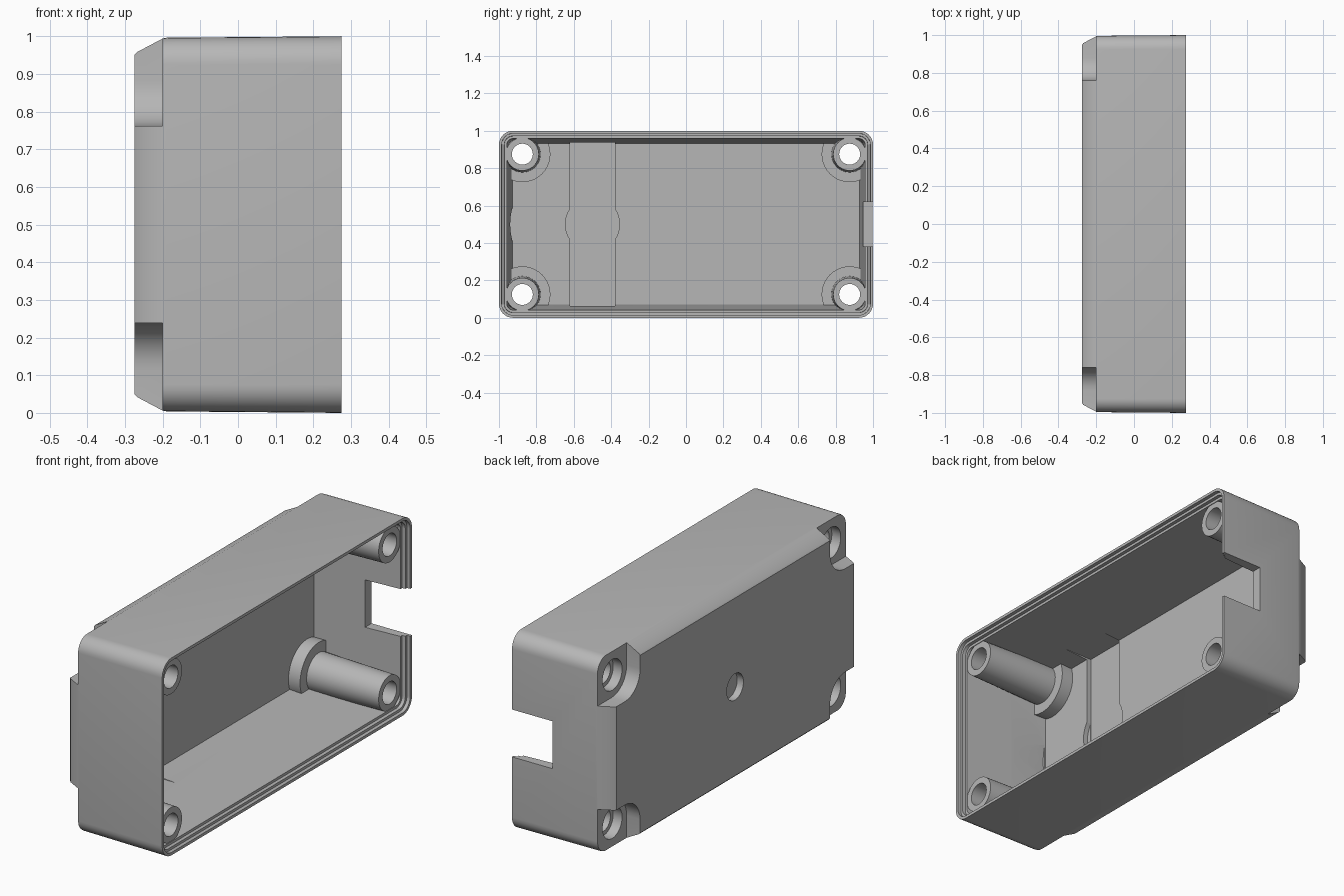
import bpy, bmesh, math
from mathutils import Matrix, Vector

cube = bpy.data.objects.get("Cube")
if cube:
    bpy.data.objects.remove(cube, do_unlink=True)

grey = bpy.data.materials.new("grey_plastic")
grey.use_nodes = True
grey.diffuse_color = (0.47, 0.47, 0.47, 1)
grey.node_tree.nodes["Principled BSDF"].inputs["Base Color"].default_value = (0.47, 0.47, 0.47, 1)


def make_object(name, bm):
    bmesh.ops.recalc_face_normals(bm, faces=bm.faces)
    mesh = bpy.data.meshes.new(name)
    bm.to_mesh(mesh)
    bm.free()
    mesh.materials.append(grey)
    obj = bpy.data.objects.new(name, mesh)
    bpy.context.collection.objects.link(obj)
    return obj


def rounded_rect(y0, y1, z0, z1, r, steps=8):
    """Outline in the y-z plane with rounded corners."""
    corners = [(y1 - r, z1 - r), (y0 + r, z1 - r), (y0 + r, z0 + r), (y1 - r, z0 + r)]
    points = []
    for quarter, (cy, cz) in enumerate(corners):
        for s in range(steps + 1):
            a = (quarter + s / steps) * math.pi / 2
            points.append((cy + r * math.cos(a), cz + r * math.sin(a)))
    return points


def loft(name, sections):
    """Solid through (x, outline) sections."""
    bm = bmesh.new()
    rings = [[bm.verts.new((x, y, z)) for y, z in outline] for x, outline in sections]
    for a, b in zip(rings, rings[1:]):
        for i in range(len(a)):
            j = (i + 1) % len(a)
            bm.faces.new((a[i], a[j], b[j], b[i]))
    bm.faces.new(rings[0])
    bm.faces.new(rings[-1])
    return make_object(name, bm)


def shell(name, profile):
    """Solid through (x, inset from the full outline) pairs."""
    return loft(name, [(x, rounded_rect(i - 1, 1 - i, i, 1 - i, max(0.03, 0.075 - i)))
                       for x, i in profile])


def cylinder(name, x0, x1, y, z, r0, r1=None, sides=40):
    bm = bmesh.new()
    place = Matrix.Translation(Vector(((x0 + x1) / 2, y, z))) @ Matrix.Rotation(math.pi / 2, 4, "Y")
    bmesh.ops.create_cone(bm, cap_ends=True, segments=sides, radius1=r0,
                          radius2=r0 if r1 is None else r1, depth=x1 - x0, matrix=place)
    return make_object(name, bm)


def box(name, x0, x1, y0, y1, z0, z1):
    outline = [(y0, z0), (y1, z0), (y1, z1), (y0, z1)]
    return loft(name, [(x0, outline), (x1, outline)])


def combine(target, tool, operation):
    mod = target.modifiers.new(operation.lower(), "BOOLEAN")
    mod.operation = operation
    mod.solver = "EXACT"
    mod.object = tool
    bpy.context.view_layer.objects.active = target
    bpy.ops.object.modifier_apply(modifier=mod.name)
    bpy.data.objects.remove(tool, do_unlink=True)


corners = [(y, z) for y in (-1, 1) for z in (-1, 1)]

# Outer block with draft and a chamfered raised back panel
housing = shell("enclosure_housing", [(-0.275, 0.05), (-0.268, 0.042), (-0.2, 0.006),
                                      (-0.19, 0.004), (0.275, 0)])

# Hollow interior with a stepped sealing rim
cavity = shell("cavity", [(-0.225, 0.072), (0.24, 0.042), (0.24, 0.029),
                          (0.257, 0.028), (0.257, 0.015), (0.3, 0.014)])

# Shallow floor channel, its round middle, and the bowed end wall
combine(cavity, box("channel", -0.25, -0.05, -0.62, -0.38, 0.063, 0.937), "UNION")
combine(cavity, cylinder("channel_round", -0.2495, -0.1, -0.5, 0.5, 0.145), "UNION")
combine(cavity, cylinder("end_bow", -0.22, 0, -0.6, 0.5, 0.34, sides=96), "UNION")

# Screw posts with base collars stay solid inside the cavity
for sy, sz in corners:
    y, z = sy * 0.875, 0.5 + sz * 0.375
    combine(cavity, cylinder("collar", -0.26, -0.16, y, z, 0.15), "DIFFERENCE")
    combine(cavity, cylinder("post", -0.27, 0.237, y, z, 0.1, 0.088), "DIFFERENCE")
combine(housing, cavity, "DIFFERENCE")

# Corner pockets, counterbores and screw holes
for sy, sz in corners:
    y, z = sy * 0.875, 0.5 + sz * 0.375
    ys = sorted((sy * 0.76, sy * 1.3))
    zs = sorted((0.5 + sz * 0.262, 0.5 + sz * 0.8))
    pocket = rounded_rect(*ys, *zs, 0.12)
    combine(housing, loft("pocket", [(-0.3, pocket), (-0.2, pocket)]), "DIFFERENCE")
    combine(housing, cylinder("counterbore", -0.29, -0.15, y, z, 0.078), "DIFFERENCE")
    combine(housing, cylinder("screw_hole", -0.29, 0.29, y, z, 0.056), "DIFFERENCE")

# Cable notch in the end wall and blind hole in the back panel
combine(housing, box("notch", 0.05, 0.3, 0.85, 1.1, 0.38, 0.62), "DIFFERENCE")
combine(housing, cylinder("blind_hole", -0.3, -0.24, 0, 0.5, 0.067), "DIFFERENCE")

# Smooth shading with crisp edges
bpy.ops.object.select_all(action="DESELECT")
housing.select_set(True)
bpy.context.view_layer.objects.active = housing
bpy.ops.object.shade_smooth_by_angle(angle=math.radians(25))
